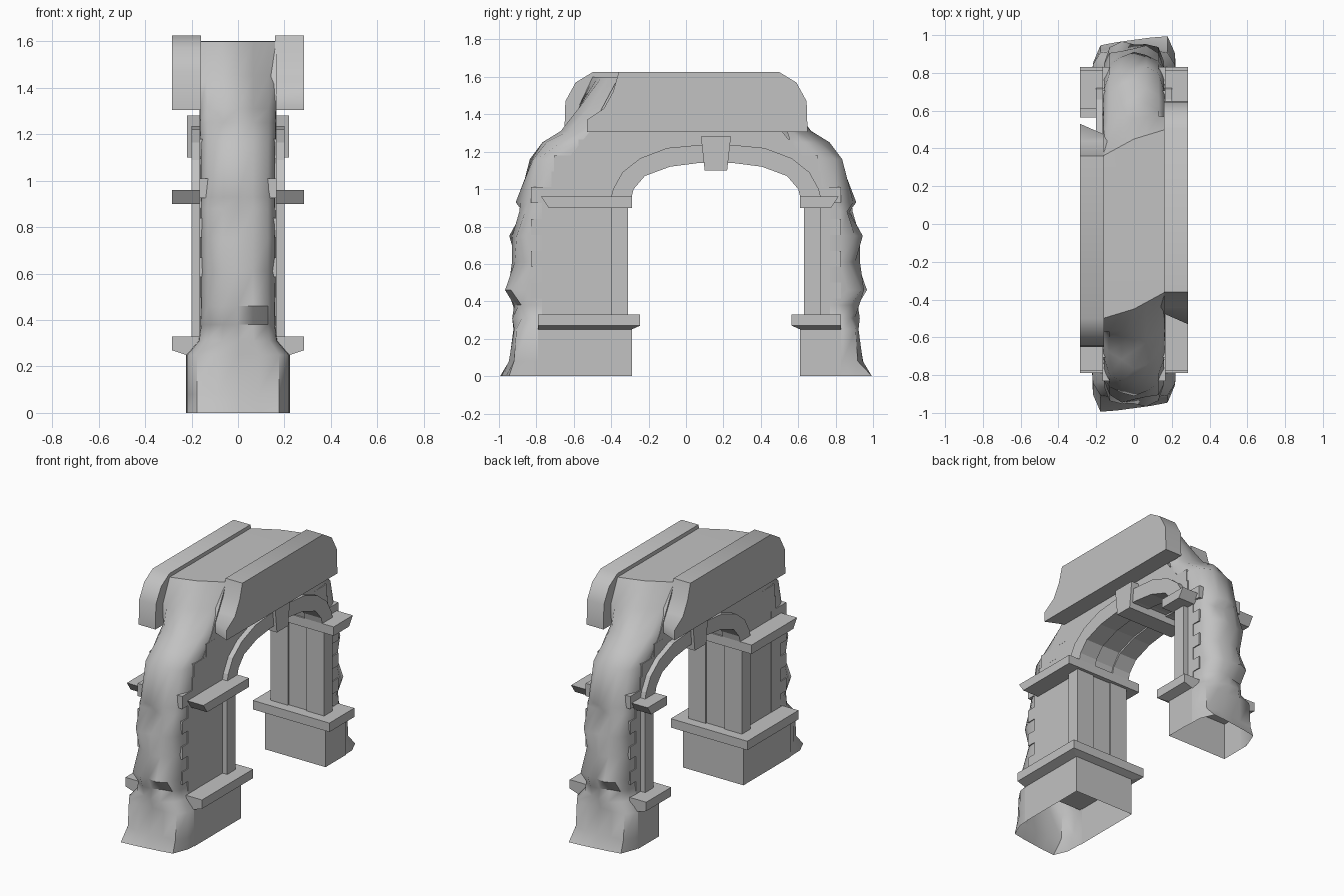
import bpy, bmesh, math

cube = bpy.data.objects.get("Cube")
if cube:
    bpy.data.objects.remove(cube, do_unlink=True)

stone = bpy.data.materials.new("grey_stone")
stone.use_nodes = True
GREY = (0.54, 0.54, 0.54, 1)
stone.diffuse_color = GREY
stone.node_tree.nodes["Principled BSDF"].inputs["Base Color"].default_value = GREY

MID = 0.16      # y of the arch centre
WALL = 0.165    # half thickness of the wall


def finish(name, bm):
    bmesh.ops.recalc_face_normals(bm, faces=bm.faces)
    mesh = bpy.data.meshes.new(name)
    bm.to_mesh(mesh)
    bm.free()
    mesh.materials.append(stone)
    ob = bpy.data.objects.new(name, mesh)
    bpy.context.collection.objects.link(ob)
    return ob


def smooth(ob, degrees):
    bpy.ops.object.select_all(action="DESELECT")
    ob.select_set(True)
    bpy.context.view_layer.objects.active = ob
    bpy.ops.object.shade_smooth_by_angle(angle=math.radians(degrees))


def slab(name, outline, x0, x1):
    """Extrude a (y, z) outline from x0 to x1."""
    bm = bmesh.new()
    face = bm.faces.new([bm.verts.new((x0, y, z)) for y, z in outline])
    new = bmesh.ops.extrude_face_region(bm, geom=[face])["geom"]
    verts = [v for v in new if isinstance(v, bmesh.types.BMVert)]
    bmesh.ops.translate(bm, verts=verts, vec=(x1 - x0, 0, 0))
    return finish(name, bm)


def box(name, x0, x1, y0, y1, z0, z1):
    return slab(name, [(y0, z0), (y1, z0), (y1, z1), (y0, z1)], x0, x1)


def arch_line(half):
    """Mirror the rising half of an arch (offset, z) about the arch centre."""
    return [(MID - d, z) for d, z in half] + [(MID + d, z) for d, z in reversed(half)]


# Wall with the arched opening
opening = arch_line([(.48, .25), (.48, .95), (.46, .96), (.45, 1.0), (.39, 1.08), (.25, 1.13), (.09, 1.15)])
outer = [(.74, .25), (.74, .95), (.64, 1.15), (.52, 1.3), (.36, 1.6)]
outer = outer + [(-y, z) for y, z in reversed(outer)]
slab("wall", opening + outer, -WALL, WALL)

# Moulded arch rings, jambs and cornices on both faces
ring_in = arch_line([(.45, .96), (.44, 1.0), (.38, 1.07), (.245, 1.12), (.09, 1.14)])
ring_out = arch_line([(.56, .96), (.55, 1.0), (.5, 1.09), (.405, 1.165), (.26, 1.22), (.1, 1.235)])
cornice = [(-.53, 1.305), (-.53, 1.37), (-.44, 1.43), (-.39, 1.52), (-.36, 1.625),
           (.5, 1.625), (.59, 1.57), (.645, 1.47), (.65, 1.305)]
for side, s in (("left", 1), ("right", -1)):
    slab(side + "_arch_ring", ring_in + ring_out[::-1], s * .07, s * .2)
    for end, e in (("front", -1), ("back", 1)):
        box(f"{side}_{end}_jamb", s * .07, s * .2, MID + e * .47, MID + e * .56, .3, .92)
    # The two cornices are turned half round from each other
    top = slab(side + "_cornice", [(s * y, z) for y, z in cornice], s * .16, s * .285)
    # Slant the broken end towards the wall
    for v in top.data.vertices:
        if abs(v.co.x) < .2 and v.co.y * s < -.5:
            v.co.y += s * .055
    smooth(top, 50)

# Keystone
slab("keystone", [(.1, 1.1), (.22, 1.1), (.24, 1.28), (.08, 1.28)], -.22, .22)

# Plinths, plinth caps and capitals
for end, e, tail in (("front", -1, -.79), ("back", 1, .83)):
    plinth = box(end + "_plinth", -.225, .225, MID + e * .45, tail, 0, .25)
    # The plinth is hollow, open below and towards the rubble
    bm = bmesh.new()
    bm.from_mesh(plinth.data)
    hidden = [f for f in bm.faces if f.normal.z < -.9 or f.normal.y * e > .9]
    bmesh.ops.delete(bm, geom=hidden, context="FACES")
    bm.to_mesh(plinth.data)
    bm.free()

    # Capital with its outer ends cut back below
    capital = box(end + "_capital", -.285, .285, MID + e * .45, tail - e * .015, .9, .96)
    for v in capital.data.vertices:
        if v.co.z < .93 and v.co.y * e > .7:
            v.co.y -= e * .04

    # Plinth cap, its underside sloped back to the block
    y0 = MID + e * .405
    cap = box(end + "_plinth_cap", -.285, .285, y0, tail, .25, .33)
    bm = bmesh.new()
    bm.from_mesh(cap.data)
    bmesh.ops.bisect_plane(bm, geom=bm.verts[:] + bm.edges[:] + bm.faces[:],
                           plane_co=(0, 0, .27), plane_no=(0, 0, 1))
    for v in bm.verts:
        if v.co.z < .26:
            v.co.x *= .225 / .285
            if abs(v.co.y - y0) < .001:
                v.co.y += e * .045
    bm.to_mesh(cap.data)
    bm.free()

# Toothed stone courses where the wall is broken off
for end, e in (("front", -1), ("back", 1)):
    for i in range(11):
        z = .33 + i * .085
        reach = .77 - max(z - .95, 0) * .85
        tooth = .06 if i % 2 else 0
        box(f"{end}_course_{i + 1}", -WALL - .001, WALL + .001,
            e * (reach - .1), e * (reach + tooth), z, z + .085)

# Broken rubble ends: rows of z, half width, edge at each side, reach in the middle
ROWS = [(0, .222, .77, .77, .975), (.08, .222, .77, .77, .935), (.25, .222, .77, .77, .925),
        (.31, .17, .77, .77, .92), (.38, .161, .77, .77, .915), (.46, .161, .77, .77, .965),
        (.61, .161, .77, .77, .915), (.75, .161, .77, .77, .935), (.88, .161, .76, .76, .88),
        (.93, .161, .74, .75, .895), (1.16, .163, .61, .62, .835), (1.25, .165, .54, .56, .765),
        (1.31, .165, .48, .54, .67), (1.45, .165, .42, .57, .56), (1.6, .165, .36, .5, .45),
        (1.601, .165, .3, .3, .3)]
COLS = [(-1, 0), (-.98, .4), (-.8, .78), (-.4, .97), (0, 1), (.4, .97), (.8, .78), (.98, .4), (1, 0)]


def rubble(name, e):
    bm = bmesh.new()
    grid = []
    for r, (z, w, edge_a, edge_b, mid) in enumerate(ROWS):
        blend = min(max((z - 1.15) / .3, 0), 1)
        row = []
        for t, f in COLS:
            edge = edge_a if t > 0 else edge_b
            f = f * (1 - blend) + (1 - abs(t)) * blend
            if z < .1:
                f = min(1, f * 1.25)
            y = edge + (mid - edge) * f
            # Uneven lumps, and a skewed foot
            if 0 < r < len(ROWS) - 4 and f > 0:
                y += .016 * math.sin(r * 2.3 + t * 4)
            if r == 0 and f > 0:
                y -= .03 * t
            row.append(bm.verts.new((-e * w * t, e * y, z)))
        grid.append(row)
    for a, b in zip(grid, grid[1:]):
        for i in range(len(COLS) - 1):
            bm.faces.new((a[i], a[i + 1], b[i + 1], b[i]))
    smooth(finish(name, bm), 45)


rubble("front_rubble", -1)
rubble("back_rubble", 1)
